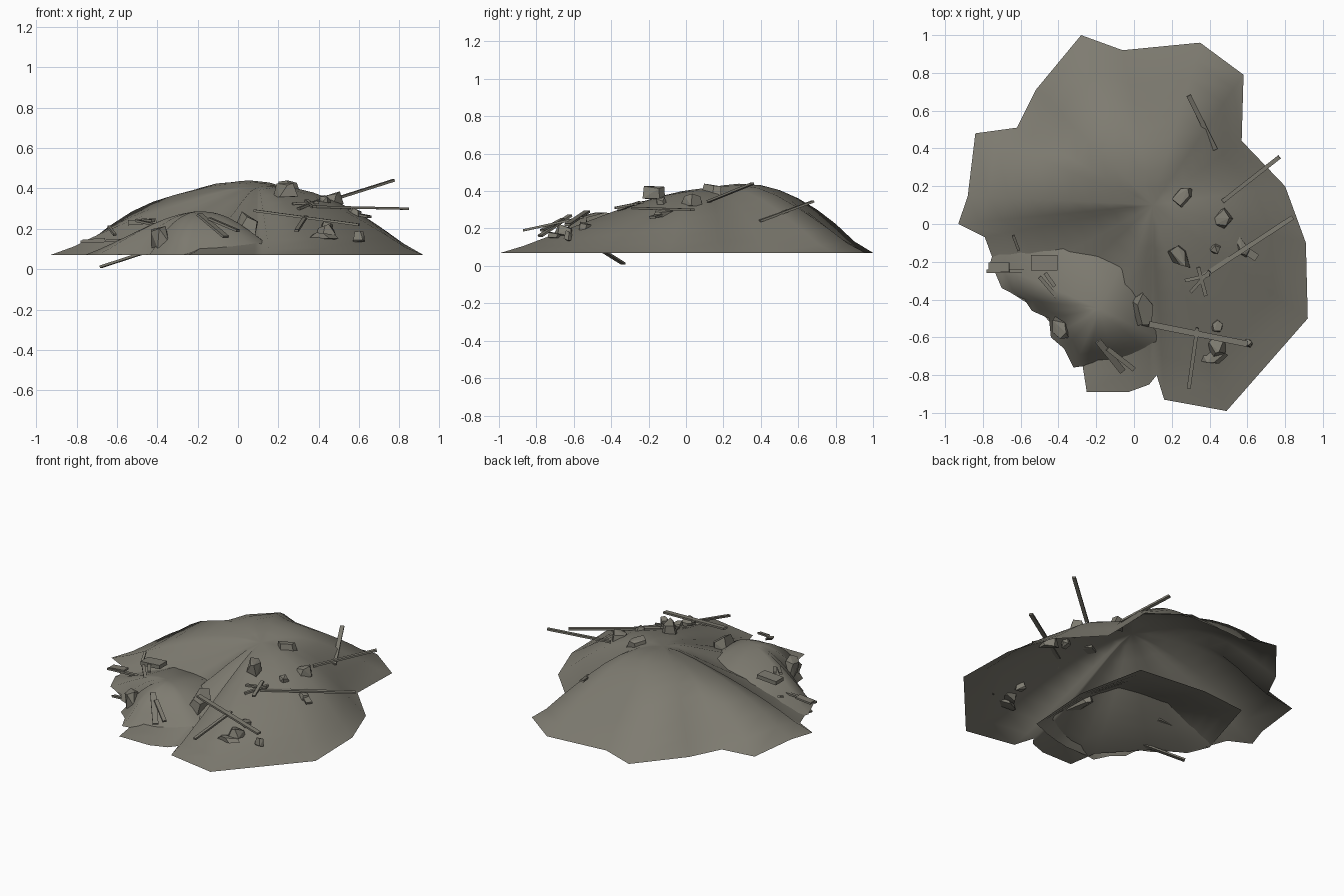
import bpy, bmesh, math, random
from mathutils import Vector, Matrix

if "Cube" in bpy.data.objects:
    bpy.data.objects.remove(bpy.data.objects["Cube"])

random.seed(4)
mat = bpy.data.materials.new("dusty grey rubble")
mat.diffuse_color = (0.21, 0.20, 0.165, 1)
mat.use_nodes = True
mat.node_tree.nodes["Principled BSDF"].inputs["Base Color"].default_value = mat.diffuse_color


def finish(name, bm, smooth=False):
    me = bpy.data.meshes.new(name)
    bmesh.ops.recalc_face_normals(bm, faces=bm.faces)
    if smooth and sum(f.normal.z for f in bm.faces) < 0:
        bmesh.ops.reverse_faces(bm, faces=bm.faces)
    for f in bm.faces:
        f.smooth = smooth
    bm.to_mesh(me)
    bm.free()
    me.materials.append(mat)
    ob = bpy.data.objects.new(name, me)
    bpy.context.collection.objects.link(ob)
    return ob


def curve(t, hs):
    """Catmull-Rom through evenly spaced heights, level at the start"""
    p = [hs[1]] + list(hs) + [hs[-1] - 0.3 * (hs[-2] - hs[-1])]
    k = min(int(t * 3), 2)
    u = t * 3 - k
    a, b, c, d = p[k:k + 4]
    return 0.5 * (2 * b + (c - a) * u + (2 * a - 5 * b + 4 * c - d) * u * u
                  + (3 * b - a - 3 * c + d) * u ** 3)


def mound(name, centre, base, spokes, rings=9):
    """open shell: each spoke is (edge x, edge y, inner height, outer height)"""
    bm = bmesh.new()
    cx, cy, cz = centre
    top = bm.verts.new(centre)
    grid = []
    for x, y, h1, h2 in spokes:
        grid.append([bm.verts.new((cx + (x - cx) * r / rings, cy + (y - cy) * r / rings,
                     curve(r / rings, (cz, h1, h2, base)))) for r in range(1, rings + 1)])
    for a, b in zip(grid, grid[1:] + grid[:1]):
        bm.faces.new((top, a[0], b[0]))
        for r in range(rings - 1):
            bm.faces.new((a[r], a[r + 1], b[r + 1], b[r]))
    # soften the creases between spokes, leaving the rim alone
    inner = [top] + [v for s in grid for v in s[:-2]]
    for _ in range(3):
        bmesh.ops.smooth_vert(bm, verts=inner, factor=0.5, use_axis_z=True)
    return finish(name, bm, True)


# large heap
mound("main_mound", (0.1, 0.1, 0.42), 0.07, [
    (.92, -.5, .37, .21), (.49, -.99, .33, .2), (.16, -.93, .31, .18), (.12, -.8, .31, .17),
    (.08, -.85, .3, .165), (-.03, -.89, .29, .15), (-.25, -.89, .28, .14), (-.28, -.7, .28, .14),
    (-.5, -.46, .28, .15), (-.69, -.34, .29, .17), (-.79, -.07, .32, .2),
    (-.93, 0, .335, .215), (-.88, .15, .36, .25), (-.84, .48, .40, .30), (-.62, .51, .415, .33),
    (-.52, .71, .43, .36), (-.28, 1, .445, .28), (-.06, .92, .45, .325), (.35, .96, .435, .25),
    (.58, .79, .39, .22), (.57, .44, .385, .26), (.8, .2, .39, .295), (.91, -.1, .395, .265)])

# smaller heap pushing out at the front left
mound("side_mound", (-.18, -.45, .29), 0.07, [
    (-.76, -.2, .25, .16), (-.70, -.34, .255, .17), (-.58, -.40, .26, .18), (-.54, -.46, .265, .19),
    (-.45, -.5, .27, .2), (-.44, -.6, .27, .2), (-.37, -.66, .27, .2), (-.32, -.76, .265, .19),
    (-.25, -.75, .265, .19), (-.1, -.75, .265, .19), (0, -.73, .265, .19), (.1, -.7, .265, .18),
    (.22, -.65, .26, .17), (.25, -.2, .25, .16), (.157, .25, .24, .13), (-.3, .3, .235, .13),
    (-.62, .27, .23, .13)])


def plank(name, a, b, w, t=0.012):
    """thin board from a to b"""
    a, b = Vector(a), Vector(b)
    d = (b - a).normalized()
    side = d.cross(Vector((0, 0, 1))).normalized()
    m = Matrix((d, side, side.cross(d))).transposed().to_4x4()
    m.translation = (a + b) / 2
    bm = bmesh.new()
    bmesh.ops.create_cube(bm, size=1)
    bm.transform(m @ Matrix.Diagonal(((b - a).length, w, t, 1)))
    finish(name, bm)


# boards: start, end, width
boards = [
    ((.29, .68, .345), (.43, .395, .24), .025),
    ((.47, .12, .345), (.77, .355, .44), .022),
    ((.36, -.28, .31), (.84, .035, .30), .025),
    ((.08, -.53, .29), (.60, -.635, .22), .032),
    ((.335, -.55, .26), (.29, -.87, .19), .02),
    ((-.19, -.62, .27), (-.06, -.78, .16), .035),
    ((-.14, -.66, .25), (.0, -.77, .19), .025),
    ((-.78, -.25, .135), (-.4, -.245, .15), .02),
    ((-.68, -.335, .012), (-.44, -.46, .09), .025),
    ((.34, -.23, .34), (.38, -.38, .31), .02),
    ((.27, -.30, .325), (.40, -.27, .33), .018),
    ((.30, -.36, .30), (.40, -.25, .34), .018),
    ((-.50, -.28, .24), (-.41, -.385, .22), .02),
    ((-.47, -.26, .245), (-.42, -.33, .24), .02),
    ((.55, -.11, .28), (.65, -.18, .26), .04),
    ((-.64, -.06, .21), (-.61, -.14, .17), .015),
]
for i, (a, b, w) in enumerate(boards):
    plank(f"board_{i + 1}", a, b, w)

# flat slabs at the left edge
plank("left_slab", (-.545, -.205, .23), (-.405, -.205, .24), .08, .025)
plank("left_low_slab", (-.77, -.23, .14), (-.66, -.23, .15), .05, .012)


# broken chunks: position, size, turn
def chunk(name, pos, size, turn):
    bm = bmesh.new()
    n = 5
    for z, s in ((-.5, 1), (.5, .8)):
        for k in range(n):
            ang = 2 * math.pi * k / n + random.uniform(-.45, .45)
            bm.verts.new((.5 * s * math.cos(ang), .5 * s * math.sin(ang),
                          z + random.uniform(-.2, .2)))
    bmesh.ops.convex_hull(bm, input=bm.verts)
    bmesh.ops.dissolve_limit(bm, angle_limit=.2, verts=bm.verts, edges=bm.edges)
    tilt = Matrix.Rotation(random.uniform(-.4, .4), 4, 'X')
    bm.transform(Matrix.Translation(pos) @ Matrix.Rotation(math.radians(turn), 4, 'Z')
                 @ tilt @ Matrix.Diagonal((*size, 1)))
    finish(name, bm)


chunks = [
    ((.25, .14, .405), (.15, .09, .05), 50),
    ((.24, -.17, .385), (.17, .09, .06), -50),
    ((.47, .03, .345), (.12, .10, .06), 80),
    ((.43, -.13, .33), (.07, .06, .05), 20),
    ((.57, -.12, .27), (.13, .08, .06), -60),
    ((.05, -.46, .22), (.23, .12, .08), 100),
    ((-.39, -.55, .16), (.14, .10, .08), 110),
    ((.44, -.65, .18), (.12, .10, .05), 30),
    ((.44, -.54, .205), (.08, .07, .05), 70),
    ((.42, -.70, .16), (.16, .09, .03), 10),
    ((.60, -.63, .16), (.06, .05, .04), 0),
]
for i, c in enumerate(chunks):
    chunk(f"chunk_{i + 1}", *c)
